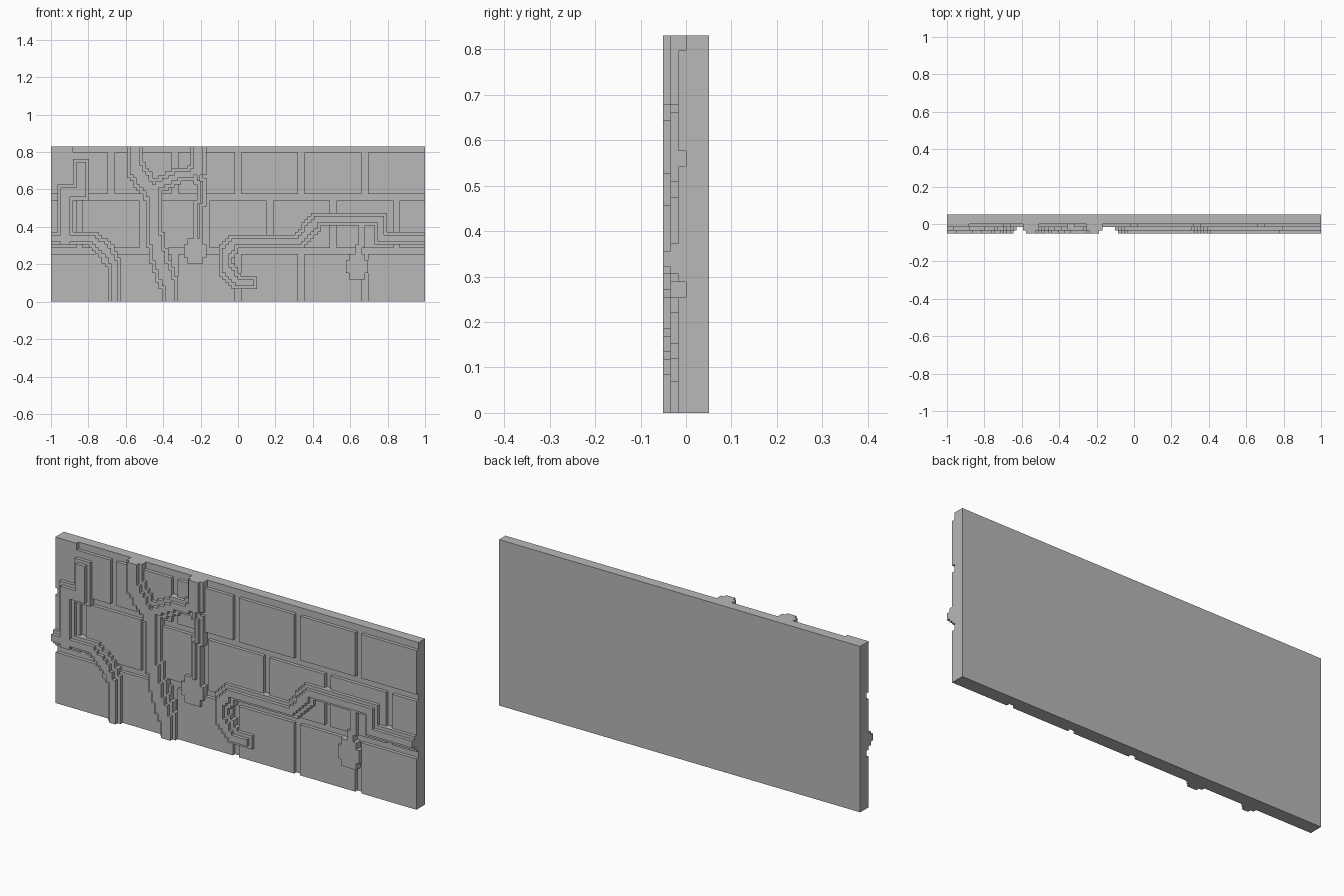
import bpy
import bmesh

cube = bpy.data.objects.get("Cube")
if cube:
    bpy.data.objects.remove(cube, do_unlink=True)

COLS, ROWS = 118, 49          # wall size in grid cells
V = 2 / COLS                  # one cell

stone = bpy.data.materials.new("stone_grey")
stone.use_nodes = True
stone.diffuse_color = (0.48, 0.48, 0.48, 1)
stone.node_tree.nodes["Principled BSDF"].inputs["Base Color"].default_value = (0.48, 0.48, 0.48, 1)


def add_object(name, bm):
    bmesh.ops.recalc_face_normals(bm, faces=bm.faces)
    mesh = bpy.data.meshes.new(name)
    bm.to_mesh(mesh)
    bm.free()
    mesh.materials.append(stone)
    obj = bpy.data.objects.new(name, mesh)
    bpy.context.collection.objects.link(obj)


def block(bm, c0, c1, r0, r1, back, front):
    """Box from cell edges; back and front are layers towards the viewer."""
    made = bmesh.ops.create_cube(bm, size=1)["verts"]
    for v in made:
        v.co = (((c1 if v.co.x > 0 else c0) - COLS / 2) * V,
                -(front if v.co.y < 0 else back) * V,
                (r1 if v.co.z > 0 else r0) * V)


def relief(name, cells, back, front):
    """Extrude a set of grid cells into one stepped solid."""
    bm = bmesh.new()
    corners = {}

    def corner(c, r):
        if (c, r) not in corners:
            corners[c, r] = bm.verts.new(((c - COLS / 2) * V, -back * V, r * V))
        return corners[c, r]

    for c, r in sorted(cells):
        bm.faces.new([corner(c, r), corner(c + 1, r), corner(c + 1, r + 1), corner(c, r + 1)])
    grown = bmesh.ops.extrude_face_region(bm, geom=bm.faces[:], use_keep_orig=True)["geom"]
    for v in grown:
        if isinstance(v, bmesh.types.BMVert):
            v.co.y = -front * V
    bmesh.ops.recalc_face_normals(bm, faces=bm.faces)
    bmesh.ops.dissolve_limit(bm, angle_limit=0.01, verts=bm.verts[:], edges=bm.edges[:])
    bmesh.ops.triangulate(bm, faces=[f for f in bm.faces if len(f.verts) > 4])
    add_object(name, bm)


def stamp(cells, x, z, width):
    c0, r0 = round(x - width / 2), round(z - width / 2)
    for c in range(max(c0, 0), min(c0 + width, COLS)):
        for r in range(max(r0, 0), min(r0 + width, ROWS)):
            cells.add((c, r))


def walk(points):
    for (x0, z0), (x1, z1) in zip(points, points[1:]):
        steps = int(max(abs(x1 - x0), abs(z1 - z0)) * 2) + 1
        for i in range(steps + 1):
            t = i / steps
            yield x0 + (x1 - x0) * t, z0 + (z1 - z0) * t


# Backing slab
bm = bmesh.new()
block(bm, 0, COLS, 0, ROWS, -3, 0)
add_object("wall_slab", bm)

# Staggered brick courses with two-cell joints
for name, low, high, shift in (("lower", 0, 15, 0), ("middle", 17, 32, 10), ("upper", 34, 47, 0)):
    bm = bmesh.new()
    for start in range(-20 - shift, COLS, 20):
        left, right = max(start + 20 * (shift > 0), 0), min(start + 18 + 20 * (shift > 0), COLS)
        if right > left:
            block(bm, left, right, low, high, 0, 1)
    add_object(name + "_bricks", bm)

# Raised coping at the top left
bm = bmesh.new()
block(bm, 0, 7, 47, ROWS, 0, 1)
add_object("top_left_coping", bm)

# Vines: core width and centre line in cells
vines = [
    (2, [(0, 20), (13, 20), (17, 16.5), (20, 12), (20, 0)]),
    (3, [(4.5, 20), (4.5, 34.5), (9.5, 34.5), (9.5, 42.5)]),
    (3, [(26.5, 49), (26.5, 42), (31, 36), (32.5, 33), (32.5, 22), (34.5, 12), (37.5, 5), (37.5, 0)]),
    (3, [(46.5, 49), (46.5, 42)]),
    (2, [(47, 42), (44, 40), (40, 40), (33, 36)]),
    (1, [(46.5, 42), (47.5, 34), (46.5, 28), (46.5, 20)]),
    (2, [(118, 20), (104, 20), (104, 26), (84, 26), (80, 21), (78, 19), (58, 19),
         (55.4, 16), (55.4, 10), (59, 6), (63, 6)]),
]
core, rim = set(), set()
for width, path in vines:
    for x, z in walk(path):
        stamp(core, x, z, width)
        stamp(rim, x, z, width + 2)

# Hanging leaves with notched corners, and the short stem of the right one
for c0, c1, r0, r1 in ((42, 49, 12, 20), (93, 100, 7, 15)):
    for c in range(c0, c1):
        for r in range(r0, r1):
            if not (c in (c0, c1 - 1) and (r < r0 + 2 or r > r1 - 3)):
                rim.add((c, r))
for x, z in walk([(98, 24), (98, 20), (97, 15)]):
    stamp(rim, x, z, 2)
core = {cell for cell in core if not (42 <= cell[0] < 49 and cell[1] < 20)}

relief("vine_rim_and_leaves", rim, 0, 2)
relief("vine_core", core, 2, 3)
